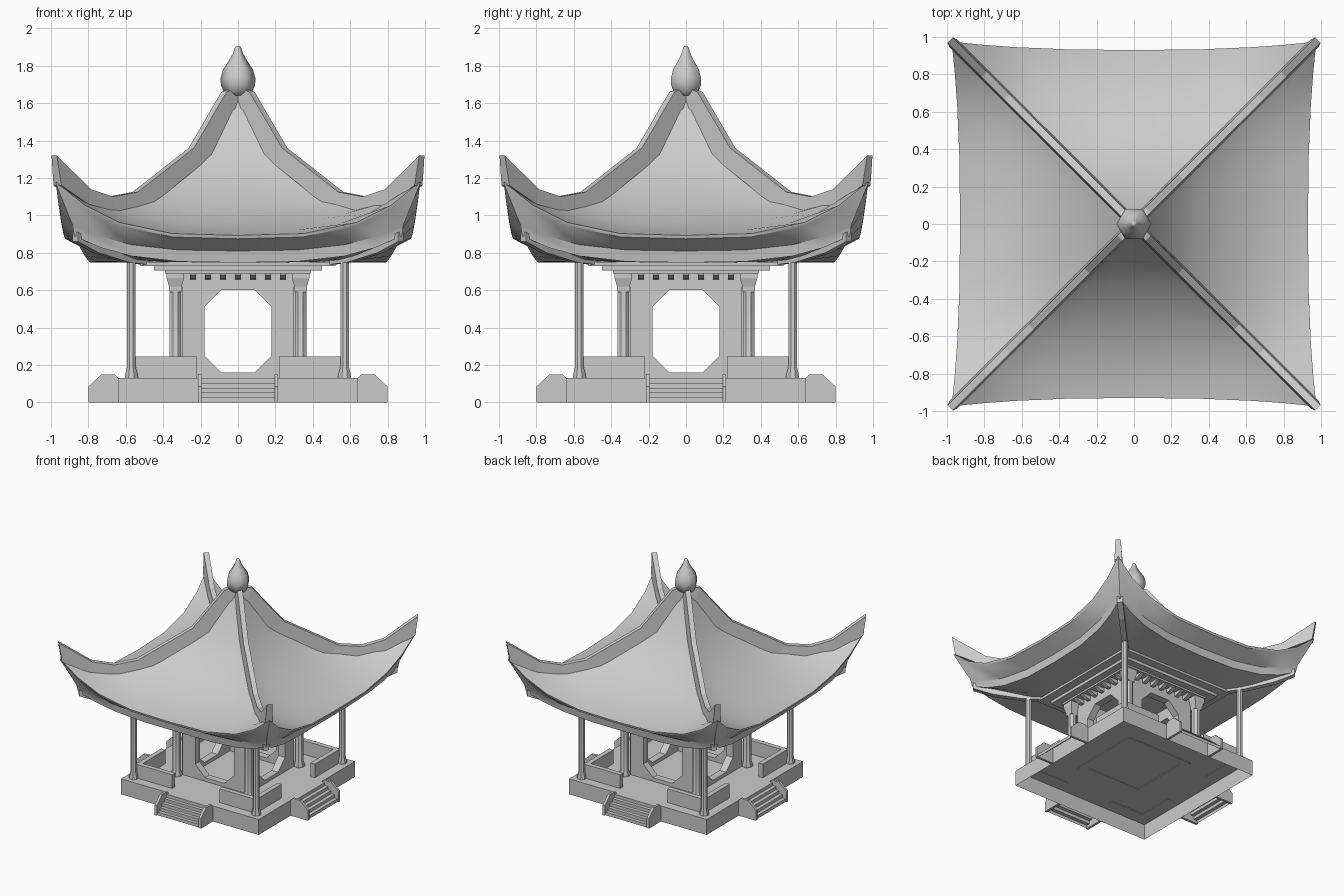
import bpy, bmesh, math
from mathutils import Matrix, Vector

cube = bpy.data.objects.get("Cube")
if cube:
    bpy.data.objects.remove(cube)

stone = bpy.data.materials.new("plain_grey")
stone.use_nodes = True
GREY = (0.6, 0.6, 0.6, 1)
stone.diffuse_color = GREY
stone.node_tree.nodes["Principled BSDF"].inputs["Base Color"].default_value = GREY
QUARTERS = [k * math.pi / 2 for k in range(4)]


def finish(name, bm, smooth=None, hollow=False):
    bmesh.ops.recalc_face_normals(bm, faces=bm.faces)
    if hollow:  # leave the underside open
        under = [f for f in bm.faces if all(v.co.z < 0.001 for v in f.verts)]
        bmesh.ops.delete(bm, geom=under, context="FACES")
    mesh = bpy.data.meshes.new(name)
    bm.to_mesh(mesh)
    bm.free()
    mesh.materials.append(stone)
    obj = bpy.data.objects.new(name, mesh)
    bpy.context.collection.objects.link(obj)
    if smooth:
        bpy.ops.object.select_all(action="DESELECT")
        obj.select_set(True)
        bpy.context.view_layer.objects.active = obj
        bpy.ops.object.shade_smooth_by_angle(angle=math.radians(smooth))


def loft(bm, rings):
    """Skin a list of closed rings and cap both ends."""
    rows = [[bm.verts.new(p) for p in ring] for ring in rings]
    for a, b in zip(rows, rows[1:]):
        for i in range(len(a)):
            j = (i + 1) % len(a)
            bm.faces.new((a[i], a[j], b[j], b[i]))
    bm.faces.new(rows[0])
    bm.faces.new(rows[-1])


def prisms(name, solids, angles=QUARTERS, hollow=False):
    """Extrude (u, z) outlines across v, repeated around the centre."""
    bm = bmesh.new()
    for angle in angles:
        rot = Matrix.Rotation(angle, 3, "Z")
        for pts, v0, v1 in solids:
            loft(bm, [[rot @ Vector((u, v, z)) for u, z in pts] for v in (v0, v1)])
    finish(name, bm, hollow=hollow)


def diagonal_bars(name, stations, low_half, top_half):
    """Sweep a tapered section out along each corner diagonal."""
    bm = bmesh.new()
    for angle in QUARTERS:
        rot = Matrix.Rotation(angle + math.pi / 4, 3, "Z")
        rings = []
        for d_low, z_low, d_top, z_top in stations:
            low, top = d_low * math.sqrt(2), d_top * math.sqrt(2)
            rings.append([rot @ Vector(p) for p in (
                (low, -low_half, z_low), (low, low_half, z_low),
                (top, top_half, z_top), (top, -top_half, z_top))])
        loft(bm, rings)
    finish(name, bm)


def box(u0, u1, v0, v1, z0, z1):
    return [(u0, z0), (u1, z0), (u1, z1), (u0, z1)], v0, v1


def flip(solid):
    pts, v0, v1 = solid
    return [(-u, z) for u, z in pts], v0, v1


def lathe(name, profile, sides, centres, smooth=None):
    bm = bmesh.new()
    phase = math.pi / sides if sides != 6 else 0
    for cx, cy in centres:
        loft(bm, [[(cx + r * math.cos(phase + math.tau * i / sides),
                    cy + r * math.sin(phase + math.tau * i / sides), z)
                   for i in range(sides)] for r, z in profile])
    finish(name, bm, smooth)


def corners(d):
    return [(sx * d, sy * d) for sx in (-1, 1) for sy in (-1, 1)]


# Platform, open underneath
prisms("platform", [box(-0.64, 0.64, -0.64, 0.64, 0, 0.13)], [0], hollow=True)

# Stairs with sloping cheek walls on all four sides
COUNT = 5
outline = [(0.64, 0)]
for i in range(COUNT):
    edge = 0.79 - 0.03 * i
    outline += [(edge, 0.026 * i), (edge, 0.026 * (i + 1))]
outline.append((0.64, 0.13))
prisms("stairs", [(outline, -0.2, 0.2)], hollow=True)
cheek = [(0.64, 0), (0.8, 0), (0.8, 0.085), (0.73, 0.15), (0.66, 0.15), (0.64, 0.13)]
prisms("stair_cheeks", [(cheek, 0.195, 0.215), (cheek, -0.215, -0.195)])

# Low parapets either side of each stair
parapet = box(0.22, 0.56, -0.56, -0.52, 0.125, 0.245)
prisms("parapets", [parapet, flip(parapet)])

# Pavilion walls with octagonal openings
half_wall = ([(0, 0.125), (0.3, 0.125), (0.3, 0.7), (0, 0.7), (0, 0.6), (0.09, 0.6),
              (0.18, 0.51), (0.18, 0.25), (0.09, 0.16), (0, 0.16)], -0.31, -0.25)
prisms("walls", [half_wall, flip(half_wall)])

# Inner columns and their flared capitals
lathe("inner_columns", [(0.044, 0.13), (0.044, 0.15), (0.034, 0.17), (0.034, 0.62)],
      8, corners(0.335), 30)
lathe("column_capitals", [(0.045, 0.59), (0.048, 0.62), (0.066, 0.665), (0.066, 0.7)],
      4, corners(0.335))

# Outer columns
lathe("outer_columns", [(0.038, 0.13), (0.036, 0.15), (0.025, 0.19), (0.025, 0.77)],
      8, corners(0.57), 30)

# Stepped ceiling and short rafter ends above the openings
prisms("ceiling_beams", [box(-0.39, 0.39, -0.39, 0.39, 0.69, 0.72),
                         box(-0.45, 0.45, -0.45, 0.45, 0.705, 0.735),
                         box(-0.52, 0.52, -0.52, 0.52, 0.73, 0.75)], [0])
rafter = [(0.3, 0.655), (0.34, 0.66), (0.38, 0.68), (0.38, 0.695), (0.3, 0.695)]
prisms("rafter_ends", [(rafter, x * 0.08 - 0.016, x * 0.08 + 0.016) for x in range(-3, 4)])

# Curved hip rafters reaching out from the columns
diagonal_bars("hip_rafters", [(0.36, 0.72, 0.36, 0.76), (0.45, 0.73, 0.45, 0.77),
                              (0.6, 0.75, 0.6, 0.795), (0.76, 0.80, 0.75, 0.85),
                              (0.87, 0.86, 0.87, 0.91)], 0.022, 0.022)

# Sweeping roof: square rings with lifted, drawn-out corners
SPAN = (-1, -0.84, -0.65, -0.36, 0, 0.36, 0.65, 0.84)


def roof_ring(mid, corner, z_mid, z_corner):
    ring = []
    for angle in QUARTERS:
        rot = Matrix.Rotation(angle, 3, "Z")
        for t in SPAN:
            out = mid + (corner - mid) * abs(t) ** 2.5
            z = z_mid + (z_corner - z_mid) * abs(t) ** 3.3
            ring.append(rot @ Vector((t * corner, -out, z)))
    return ring


bm = bmesh.new()
loft(bm, [roof_ring(*row) for row in (
    (0.02, 0.02, 1.65, 1.65),
    (0.17, 0.17, 1.34, 1.34),
    (0.33, 0.33, 1.17, 1.19),
    (0.49, 0.49, 1.05, 1.08),
    (0.66, 0.67, 0.965, 1.04),
    (0.80, 0.83, 0.915, 1.08),
    (0.93, 0.975, 0.893, 1.18),   # eave edge
    (0.925, 0.97, 0.875, 1.16),
    (0.80, 0.885, 0.81, 0.95),    # soffit
    (0.79, 0.875, 0.748, 0.89),   # lower fascia
    (0.57, 0.57, 0.748, 0.765),
    (0.40, 0.40, 0.748, 0.748))])
finish("roof", bm, 33)

# Hip ridges with upturned tips
diagonal_bars("hip_ridges", [(0.0, 1.6, 0.0, 1.69), (0.05, 1.56, 0.075, 1.66),
                             (0.17, 1.31, 0.25, 1.36), (0.49, 1.05, 0.55, 1.125),
                             (0.67, 1.02, 0.68, 1.10), (0.82, 1.06, 0.8, 1.14),
                             (0.965, 1.16, 0.983, 1.32)], 0.03, 0.02)

# Six-sided bulb finial
lathe("finial", [(0.055, 1.64), (0.075, 1.66), (0.091, 1.695), (0.094, 1.73), (0.08, 1.78),
                 (0.05, 1.825), (0.027, 1.865), (0.017, 1.895), (0.01, 1.906)],
      6, [(0, 0)], 65)
